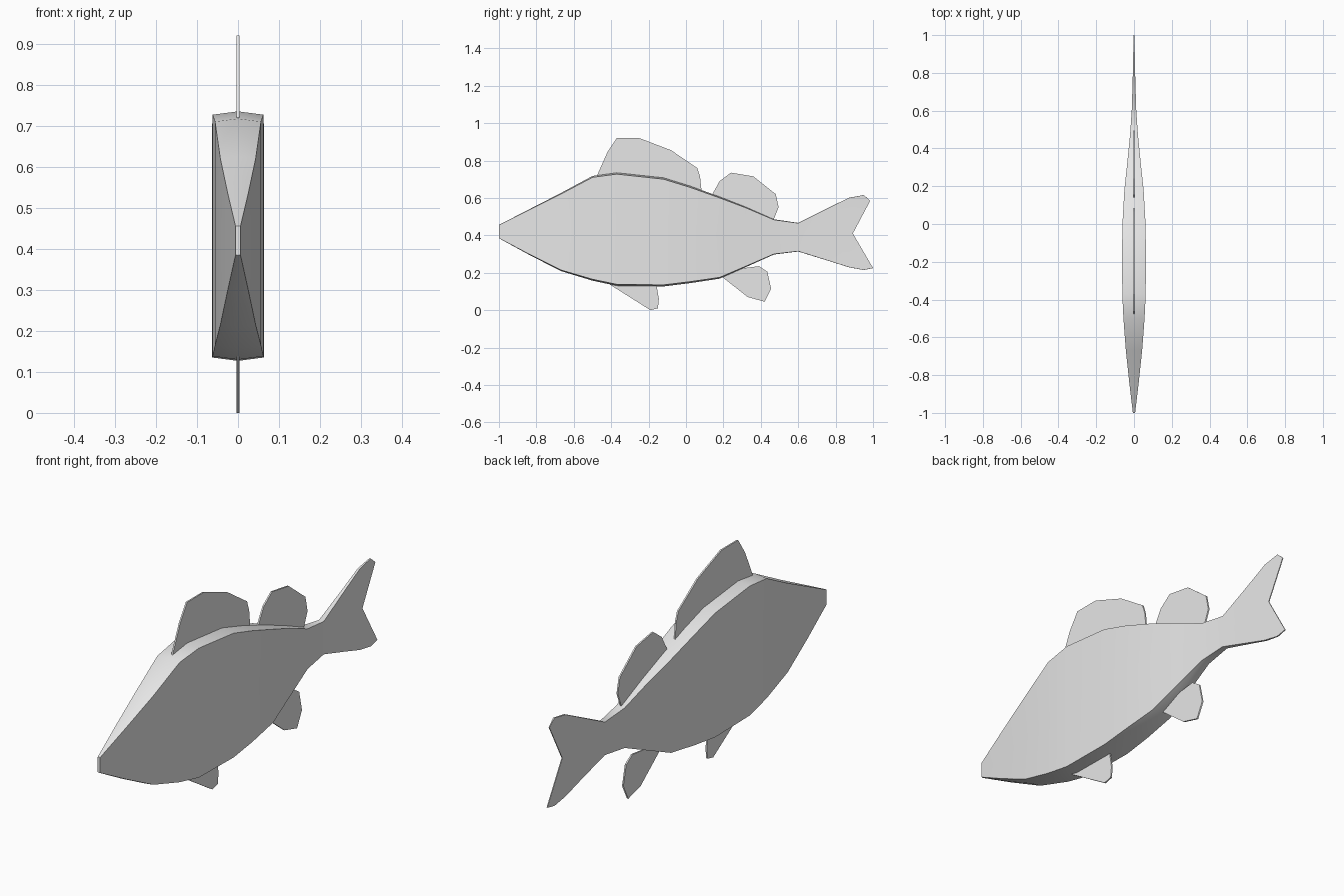
import bpy, bmesh, math

if "Cube" in bpy.data.objects:
    bpy.data.objects.remove(bpy.data.objects["Cube"])

grey = bpy.data.materials.new("plain_grey")
grey.diffuse_color = (0.8, 0.8, 0.8, 1)
grey.use_nodes = True
grey.node_tree.nodes["Principled BSDF"].inputs["Base Color"].default_value = grey.diffuse_color


def finish(name, bm, angle):
    bmesh.ops.recalc_face_normals(bm, faces=bm.faces)
    mesh = bpy.data.meshes.new(name)
    bm.to_mesh(mesh)
    bm.free()
    mesh.materials.append(grey)
    obj = bpy.data.objects.new(name, mesh)
    bpy.context.collection.objects.link(obj)
    bpy.ops.object.select_all(action='DESELECT')
    obj.select_set(True)
    bpy.context.view_layer.objects.active = obj
    bpy.ops.object.shade_smooth_by_angle(angle=math.radians(angle))
    return obj


# Body and forked tail: stations of y, top z, bottom z, half width
stations = [
    (-1.0, .455, .385, .006), (-.84, .535, .300, .025), (-.67, .620, .215, .043),
    (-.50, .710, .165, .056), (-.37, .727, .138, .062), (-.12, .700, .135, .063),
    (.02, .657, .152, .060), (.18, .600, .175, .051), (.32, .547, .235, .036),
    (.47, .483, .300, .021), (.60, .465, .315, .012), (.76, .545, .265, .007),
    (.87, .600, .230, .005), (.95, .615, .215, .003), (1.0, .585, .225, .002),
]
bm = bmesh.new()
rings = []
for y, top, bot, w in stations:
    ridge = w * .13
    ym = min(y, .7 + (y - .7) * .64)      # middle lags behind to form the fork
    yt = y - .015 if y == 1 else y        # upper lobe is slightly shorter
    ring = [(w, yt, top), (0, yt, top + ridge), (-w, yt, top), (-w, ym, .41),
            (-w, y, bot), (0, y, bot - ridge), (w, y, bot), (w, ym, .41)]
    rings.append([bm.verts.new(p) for p in ring])
for a, b in zip(rings, rings[1:]):
    for i in range(8):
        j = (i + 1) % 8
        bm.faces.new((a[i], a[j], b[j], b[i]))
for r in (rings[0], rings[-1]):           # nose and tail ends
    bm.faces.new((r[0], r[1], r[2], r[3], r[7]))
    bm.faces.new((r[3], r[4], r[5], r[6], r[7]))
finish("body", bm, 40)


# Thin fins from side outlines of (y, z)
def fin(name, outline, half=.0035):
    bm = bmesh.new()
    sides = [[bm.verts.new((x, y, z)) for y, z in outline] for x in (-half, half)]
    for s in sides:
        bm.faces.new(s)
    n = len(outline)
    for i in range(n):
        j = (i + 1) % n
        bm.faces.new((sides[0][i], sides[0][j], sides[1][j], sides[1][i]))
    finish(name, bm, 40)


fin("front_dorsal_fin", [(-.48, .71), (-.42, .845), (-.37, .92), (-.25, .92), (-.08, .855),
                         (.06, .76), (.075, .715), (.085, .62), (-.12, .68), (-.37, .70)])
fin("rear_dorsal_fin", [(.13, .60), (.18, .69), (.24, .735), (.36, .715), (.48, .62),
                        (.495, .55), (.465, .475), (.30, .53)])
fin("anal_fin", [(.19, .18), (.33, .07), (.42, .045), (.455, .115), (.435, .205),
                 (.39, .235), (.31, .225), (.25, .22)])
fin("pelvic_fin", [(-.42, .145), (-.20, .006), (-.19, 0), (-.15, .01), (-.145, .06),
                   (-.16, .145)])
